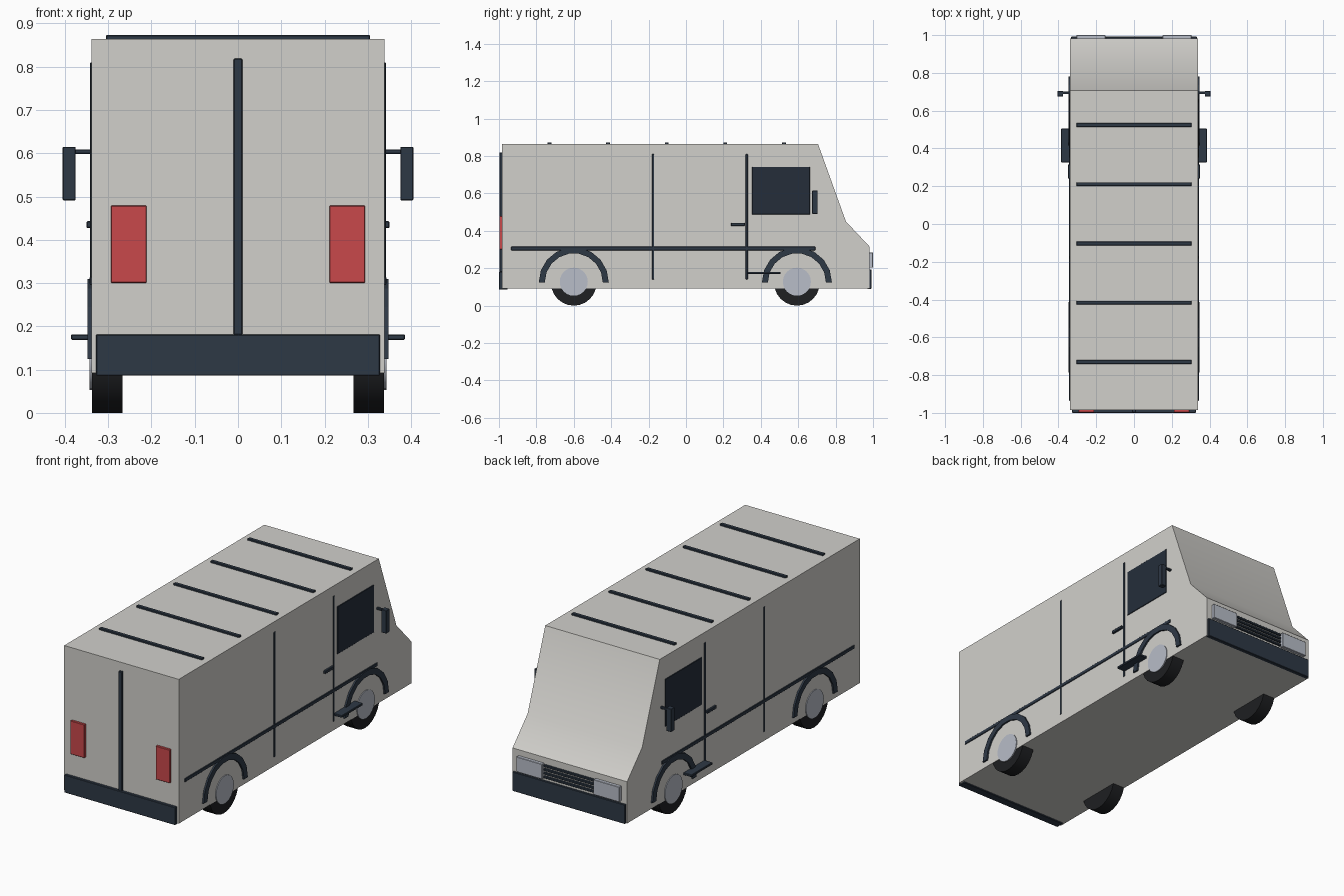
import bpy, bmesh, math
from mathutils import Matrix, Vector

if "Cube" in bpy.data.objects:
    bpy.data.objects.remove(bpy.data.objects["Cube"])


def mat(name, r, g, b):
    m = bpy.data.materials.new(name)
    m.diffuse_color = (r, g, b, 1)
    m.use_nodes = True
    m.node_tree.nodes["Principled BSDF"].inputs["Base Color"].default_value = m.diffuse_color
    return m


PAINT = mat("paint", 0.64, 0.63, 0.60)
TRIM = mat("dark_trim", 0.027, 0.04, 0.06)
GLASS = mat("glass", 0.018, 0.027, 0.042)
RED = mat("red_lens", 0.58, 0.065, 0.07)
TYRE = mat("rubber", 0.013, 0.014, 0.016)
METAL = mat("light_metal", 0.48, 0.51, 0.58)


def finish(name, bm, material, mirror=False, bevel=0, smooth=False):
    bmesh.ops.recalc_face_normals(bm, faces=bm.faces)
    me = bpy.data.meshes.new(name)
    bm.to_mesh(me)
    bm.free()
    ob = bpy.data.objects.new(name, me)
    bpy.context.collection.objects.link(ob)
    me.materials.append(material)
    if smooth:
        bpy.ops.object.select_all(action='DESELECT')
        bpy.context.view_layer.objects.active = ob
        ob.select_set(True)
        bpy.ops.object.shade_smooth_by_angle(angle=math.radians(30))
    if bevel:
        b = ob.modifiers.new("bevel", 'BEVEL')
        b.width, b.segments = bevel, 1
    if mirror:
        ob.modifiers.new("mirror", 'MIRROR')
    return ob


def box(name, x, y, z, material=TRIM, mirror=False, bevel=0.002):
    """Box from (min, max) ranges; mirrored boxes sit on both sides of x = 0."""
    bm = bmesh.new()
    size = [r[1] - r[0] for r in (x, y, z)]
    mid = Vector([(r[0] + r[1]) / 2 for r in (x, y, z)])
    bmesh.ops.create_cube(bm, size=1, matrix=Matrix.Translation(mid) @ Matrix.Diagonal((*size, 1)))
    return finish(name, bm, material, mirror, bevel)


def extrude_x(name, profile, x0, x1, material, mirror=False, smooth=False):
    """Extrude a closed (y, z) profile along x."""
    bm = bmesh.new()
    face = bm.faces.new([bm.verts.new((x0, y, z)) for y, z in profile])
    res = bmesh.ops.extrude_face_region(bm, geom=[face])
    verts = [v for v in res['geom'] if isinstance(v, bmesh.types.BMVert)]
    bmesh.ops.translate(bm, verts=verts, vec=(x1 - x0, 0, 0))
    return finish(name, bm, material, mirror, smooth=smooth)


def disc(name, x0, x1, y, z, r, material):
    pts = [(y + r * math.cos(a * math.tau / 24), z + r * math.sin(a * math.tau / 24)) for a in range(24)]
    return extrude_x(name, pts, x0, x1, material, mirror=True, smooth=True)


def arch(name, y, z, r_in, r_out, segments=9):
    ang = [math.pi * i / segments for i in range(segments + 1)]
    pts = [(y + r_out * math.cos(a), z + r_out * math.sin(a)) for a in ang]
    pts += [(y + r_in * math.cos(a), z + r_in * math.sin(a)) for a in reversed(ang)]
    return extrude_x(name, pts, 0.33, 0.348, TRIM, mirror=True)


# Body shell
extrude_x("body", [(-0.985, 0.092), (-0.985, 0.864), (0.706, 0.864),
                   (0.855, 0.45), (0.982, 0.315), (0.982, 0.092)],
          -0.339, 0.339, PAINT, smooth=True)

# Wheels and arches
for end, y in (("rear", -0.6), ("front", 0.593)):
    disc(end + "_tyre", 0.267, 0.337, y, 0.122, 0.122, TYRE)
    disc(end + "_hub", 0.30, 0.343, y, 0.128, 0.075, METAL)
    arch(end + "_wheel_arch", y, 0.125, 0.155, 0.187)

# Roof ribs
for i in range(5):
    y = -0.73 + i * 0.3135
    box(f"roof_rib_{i + 1}", (-0.305, 0.305), (y - 0.01, y + 0.01), (0.858, 0.873))

# Side trim, door seams, window
box("side_rail", (0.33, 0.343), (-0.936, 0.692), (0.296, 0.315), mirror=True)
for name, y in (("cargo_seam", -0.176), ("door_seam", 0.325)):
    box(name, (0.33, 0.342), (y - 0.006, y + 0.006), (0.14, 0.81), mirror=True)
box("side_window", (0.33, 0.342), (0.353, 0.663), (0.487, 0.742), GLASS, mirror=True)
box("door_handle", (0.33, 0.35), (0.24, 0.315), (0.427, 0.443), mirror=True)
box("step", (0.33, 0.386), (0.326, 0.505), (0.169, 0.181), mirror=True)

# Wing mirrors
box("mirror_arm", (0.33, 0.38), (0.687, 0.701), (0.598, 0.609), mirror=True)
box("mirror_head", (0.375, 0.405), (0.675, 0.704), (0.491, 0.615), mirror=True)

# Rear doors end
box("rear_door_strip", (-0.01, 0.01), (-0.997, -0.98), (0.18, 0.819))
box("tail_light", (0.211, 0.294), (-0.998, -0.98), (0.30, 0.479), RED, mirror=True)
box("rear_bumper", (-0.328, 0.328), (-1.0, -0.955), (0.086, 0.181))

# Nose end
box("front_bumper", (-0.333, 0.333), (0.97, 0.992), (0.09, 0.193))
box("headlight", (0.152, 0.305), (0.975, 1.0), (0.203, 0.284), METAL, mirror=True)
for i in range(4):
    z = 0.213 + i * 0.02
    box(f"grille_bar_{i + 1}", (-0.15, 0.15), (0.975, 0.991), (z - 0.006, z + 0.006))
